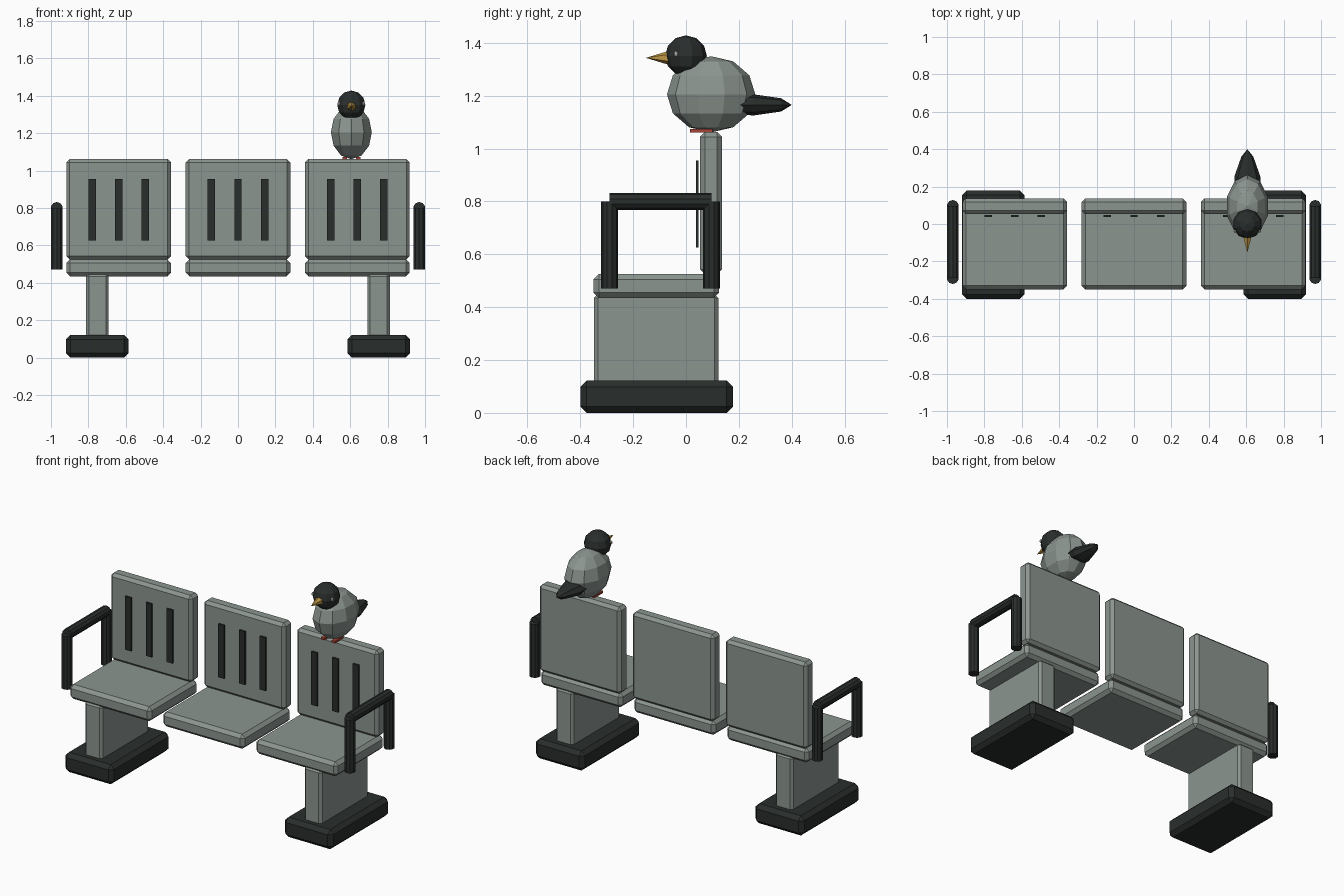
import bpy, bmesh
from math import pi, cos, sin
from mathutils import Vector, Matrix

if "Cube" in bpy.data.objects:
    bpy.data.objects.remove(bpy.data.objects["Cube"])


def material(name, rgb):
    m = bpy.data.materials.new(name)
    m.diffuse_color = (*rgb, 1)
    m.use_nodes = True
    m.node_tree.nodes["Principled BSDF"].inputs["Base Color"].default_value = m.diffuse_color
    return m


GREY = material("grey_green", (0.26, 0.30, 0.275))
DARK = material("charcoal", (0.022, 0.027, 0.025))
YELLOW = material("ochre", (0.5, 0.3, 0.06))
RED = material("red", (0.4, 0.06, 0.04))
PALE = material("pale", (0.7, 0.7, 0.65))


def finish(name, bm, mat):
    bmesh.ops.recalc_face_normals(bm, faces=bm.faces)
    me = bpy.data.meshes.new(name)
    bm.to_mesh(me)
    bm.free()
    ob = bpy.data.objects.new(name, me)
    bpy.context.collection.objects.link(ob)
    me.materials.append(mat)
    return ob


def box(name, lo, hi, bevel=0, mat=GREY):
    lo, hi = Vector(lo), Vector(hi)
    bm = bmesh.new()
    bmesh.ops.create_cube(bm, size=1)
    bmesh.ops.scale(bm, vec=hi - lo, verts=bm.verts)
    bmesh.ops.translate(bm, vec=(lo + hi) / 2, verts=bm.verts)
    if bevel:
        bmesh.ops.bevel(bm, geom=bm.edges[:], offset=bevel, segments=1,
                        affect='EDGES', profile=0.5)
    return finish(name, bm, mat)


def rod(name, a, b, r1, r2, sides, mat):
    a, b = Vector(a), Vector(b)
    d = b - a
    rot = d.to_track_quat('Z', 'Y').to_matrix().to_4x4()
    bm = bmesh.new()
    bmesh.ops.create_cone(bm, cap_ends=True, segments=sides, radius1=r1, radius2=r2,
                          depth=d.length, matrix=Matrix.Translation((a + b) / 2) @ rot)
    return finish(name, bm, mat)


def ball(name, centre, radii, segs, rings, mat=GREY):
    bm = bmesh.new()
    bmesh.ops.create_uvsphere(bm, u_segments=segs, v_segments=rings, radius=1)
    bmesh.ops.scale(bm, vec=radii, verts=bm.verts)
    bmesh.ops.translate(bm, vec=centre, verts=bm.verts)
    return finish(name, bm, mat)


def loft(name, x, z, rings, sides, mat):
    # rings: (y, half width, half height); a zero width closes to a point
    bm = bmesh.new()
    loops = [[bm.verts.new((x + w * cos(2 * pi * i / sides), y, z + h * sin(2 * pi * i / sides)))
              for i in range(sides)] for y, w, h in rings]
    for p, q in zip(loops, loops[1:]):
        for i in range(sides):
            j = (i + 1) % sides
            bm.faces.new((p[i], p[j], q[j], q[i]))
    bm.faces.new(loops[0])
    bmesh.ops.remove_doubles(bm, verts=bm.verts, dist=1e-5)
    return finish(name, bm, mat)


# three seats with slotted backs
for x in (-0.638, 0, 0.638):
    box("seat", (x - 0.28, -0.35, 0.435), (x + 0.28, 0.125, 0.525), 0.02)
    box("backrest", (x - 0.28, 0.053, 0.525), (x + 0.28, 0.136, 1.062), 0.018)
    for dx in (-0.142, 0, 0.142):
        box("back_slot", (x + dx - 0.02, 0.037, 0.625), (x + dx + 0.02, 0.048, 0.955), 0, DARK)

# pedestals, feet and armrests at both ends
for s in (-1, 1):
    x = s * 0.752
    box("pedestal", (x - 0.06, -0.348, 0.10), (x + 0.06, 0.122, 0.45), 0.015)
    box("base_foot", (x - 0.167, -0.40, 0.0), (x + 0.167, 0.178, 0.122), 0.024, DARK)
    a = s * 0.969
    rod("arm_front_post", (a, -0.289, 0.47), (a, -0.289, 0.80), 0.032, 0.032, 10, DARK)
    rod("arm_rear_post", (a, 0.096, 0.47), (a, 0.096, 0.80), 0.032, 0.032, 10, DARK)
    rod("arm_rail", (a, -0.289, 0.80), (a, 0.096, 0.80), 0.032, 0.032, 10, DARK)

# bird perched on the right-hand back
bx = 0.606
ball("bird_body", (bx, 0.095, 1.205), (0.115, 0.167, 0.144), 10, 6)
ball("bird_head", (bx, 0.0, 1.35), (0.079, 0.079, 0.078), 10, 6, DARK)
rod("beak", (bx, -0.066, 1.343), (bx, -0.152, 1.343), 0.026, 0, 6, YELLOW)
loft("tail", bx, 1.165, [(0.19, 0.07, 0.035), (0.255, 0.069, 0.04),
                         (0.36, 0.032, 0.025), (0.4, 0, 0)], 8, DARK)
for s in (-1, 1):
    ball("eye", (bx + s * 0.066, -0.038, 1.358), (0.008, 0.008, 0.011), 8, 6, PALE)
    box("bird_foot", (bx + s * 0.036 - 0.012, 0.015, 1.06),
        (bx + s * 0.036 + 0.012, 0.10, 1.074), 0, RED)
